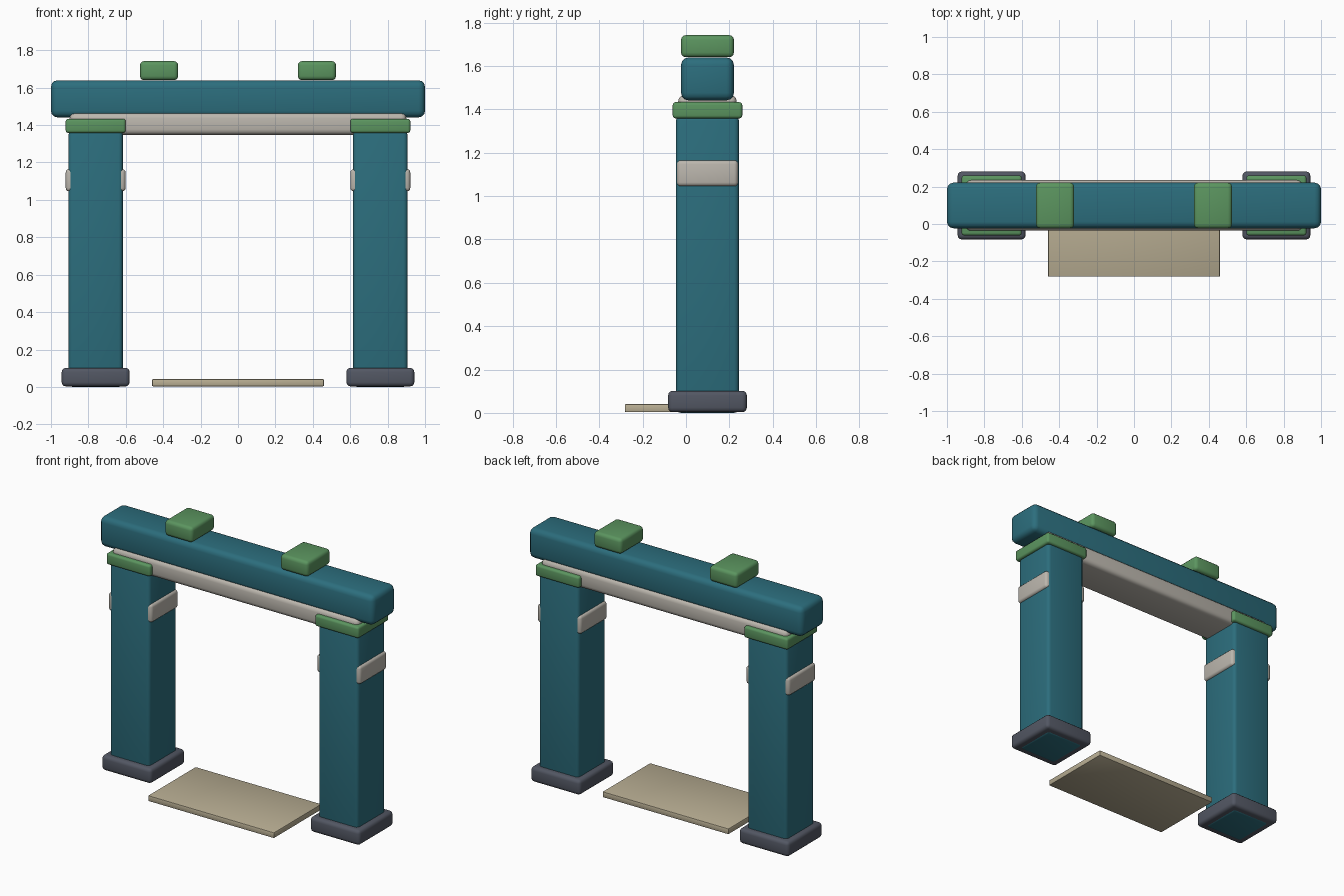
import bpy
import math

if "Cube" in bpy.data.objects:
    bpy.data.objects.remove(bpy.data.objects["Cube"])

CY = 0.099  # depth centre of the gate


def material(name, rgb):
    m = bpy.data.materials.new(name)
    m.diffuse_color = (*rgb, 1)
    m.use_nodes = True
    m.node_tree.nodes["Principled BSDF"].inputs["Base Color"].default_value = m.diffuse_color
    return m


TEAL = material("teal_paint", (0.025, 0.155, 0.205))
GREEN = material("green_paint", (0.105, 0.30, 0.115))
STONE = material("pale_stone", (0.50, 0.47, 0.42))
SLATE = material("slate", (0.085, 0.095, 0.125))
SAND = material("sand_stone", (0.48, 0.42, 0.29))


def block(name, x, y, z, mat, bevel, segments=3):
    """Rounded box from (min, max) ranges on each axis."""
    ranges = (x, y, z)
    bpy.ops.mesh.primitive_cube_add(size=1, location=[(a + b) / 2 for a, b in ranges])
    ob = bpy.context.object
    ob.name = name
    ob.scale = [b - a for a, b in ranges]
    bpy.ops.object.transform_apply(location=False, rotation=False, scale=True)
    mod = ob.modifiers.new("rounded_edges", "BEVEL")
    mod.width = bevel
    mod.segments = segments
    bpy.ops.object.modifier_apply(modifier=mod.name)
    bpy.ops.object.shade_smooth_by_angle(angle=math.radians(35))
    ob.data.materials.append(mat)
    return ob


def around(centre, size):
    return (centre - size / 2, centre + size / 2)


# Posts with their footing, side band and capital, plus the roof blocks
for side, s in (("left", -1), ("right", 1)):
    cx = 0.761 * s
    block(side + "_post", around(cx, 0.29), around(CY, 0.29), (0, 1.37), TEAL, 0.022)
    block(side + "_footing", around(cx, 0.363), around(CY, 0.363), (0.003, 0.102), SLATE, 0.022)
    block(side + "_band", around(cx, 0.32), around(CY, 0.282), (1.045, 1.165), STONE, 0.018)
    block(side + "_capital", around(cx, 0.321), around(CY, 0.321), (1.358, 1.433), GREEN, 0.014)
    block(side + "_roof_block", around(0.422 * s, 0.204), around(CY, 0.244), (1.64, 1.742), GREEN, 0.022)

# Lower lintel, top beam and threshold slab
block("lintel", (-0.9, 0.9), around(CY, 0.27), (1.348, 1.465), STONE, 0.028)
block("top_beam", (-1, 1), around(CY, 0.244), (1.441, 1.639), TEAL, 0.035)
block("threshold", (-0.46, 0.46), (-0.282, 0.215), (0.003, 0.041), SAND, 0.006, 2)
